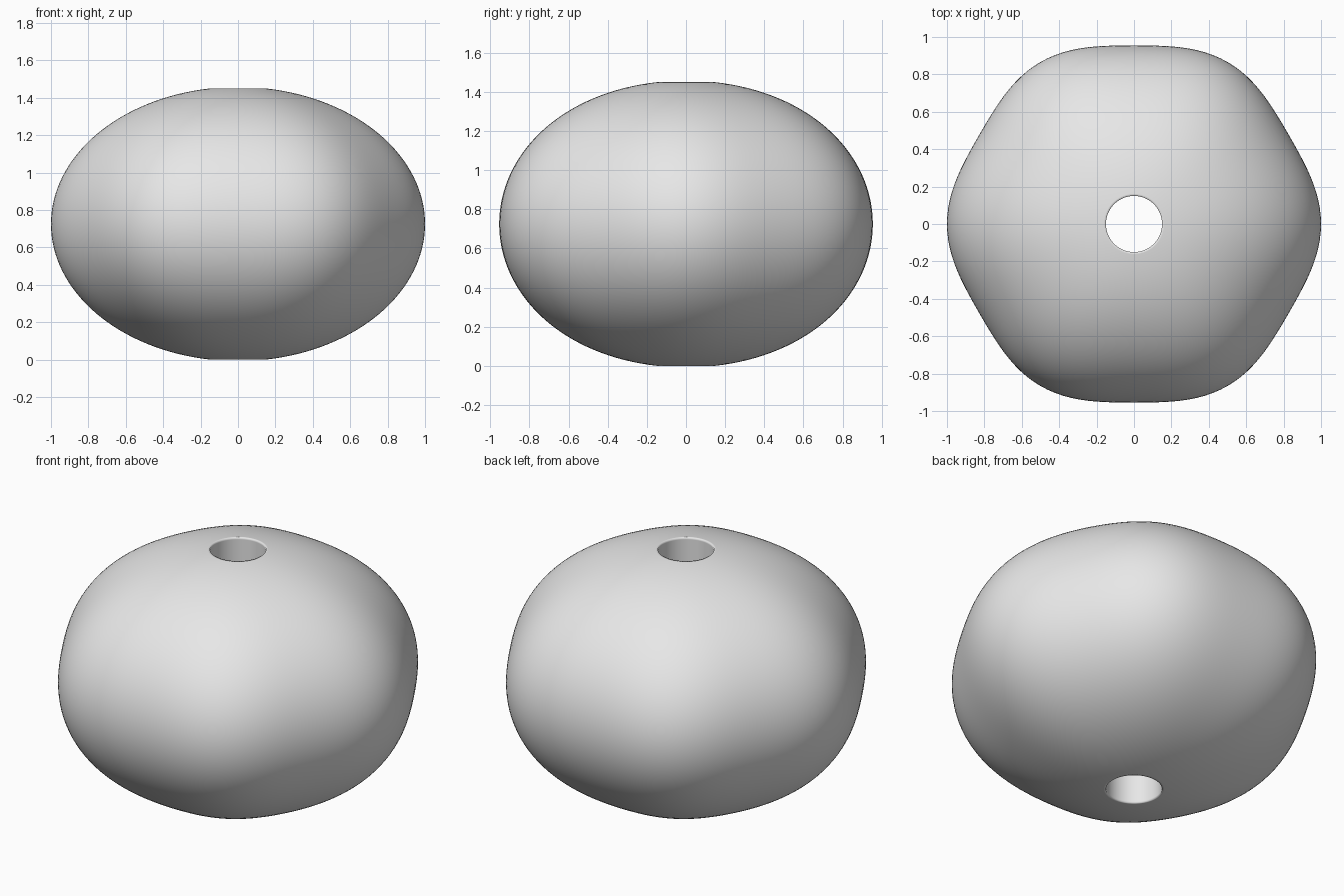
import bpy, bmesh
from math import sin, cos, asin, pi, tau

SEGMENTS, RINGS = 144, 64
HOLE, HALF_HEIGHT, CENTRE = 0.15, 0.733, 0.725

default = bpy.data.objects.get("Cube")
if default:
    bpy.data.objects.remove(default, do_unlink=True)

# One light grey material
grey = bpy.data.materials.new("light grey")
grey.use_nodes = True
colour = (0.8, 0.8, 0.8, 1)
grey.diffuse_color = colour
grey.node_tree.nodes["Principled BSDF"].inputs["Base Color"].default_value = colour


def lobed(angle):
    """Outline of the rounded hexagon, with corners on the x axis."""
    return 0.9775 + 0.0225 * cos(6 * angle)


def outer_point(angle, tilt):
    """Point on the outer shell; the lobes fade to a circle at the hole."""
    radius = sin(tilt) * (1 + (lobed(angle) - 1) * (sin(tilt) - HOLE) / (1 - HOLE))
    return (radius * cos(angle), radius * sin(angle), CENTRE + HALF_HEIGHT * cos(tilt))


def wall_point(angle, z):
    return (HOLE * cos(angle), HOLE * sin(angle), z)


# Closed cross-section: outer shell from top rim to bottom rim, then up the bore
bm = bmesh.new()
angles = [tau * i / SEGMENTS for i in range(SEGMENTS)]
start = asin(HOLE)
tilts = [start + (pi - 2 * start) * i / RINGS for i in range(RINGS + 1)]
tilts[1:1] = [start + 0.012]
tilts[-1:-1] = [pi - start - 0.012]
rings = [[bm.verts.new(outer_point(a, t)) for a in angles] for t in tilts]

rim = HALF_HEIGHT * cos(start)
for offset in (-rim + 0.012, -rim / 2, 0, rim / 2, rim - 0.012):
    rings.append([bm.verts.new(wall_point(a, CENTRE + offset)) for a in angles])

for lower, upper in zip(rings, rings[1:] + rings[:1]):
    for i in range(SEGMENTS):
        j = (i + 1) % SEGMENTS
        bm.faces.new((lower[i], upper[i], upper[j], lower[j])).smooth = True
bmesh.ops.recalc_face_normals(bm, faces=bm.faces)

mesh = bpy.data.meshes.new("bead")
bm.to_mesh(mesh)
bm.free()
mesh.materials.append(grey)
bead = bpy.data.objects.new("bead", mesh)
bpy.context.collection.objects.link(bead)
